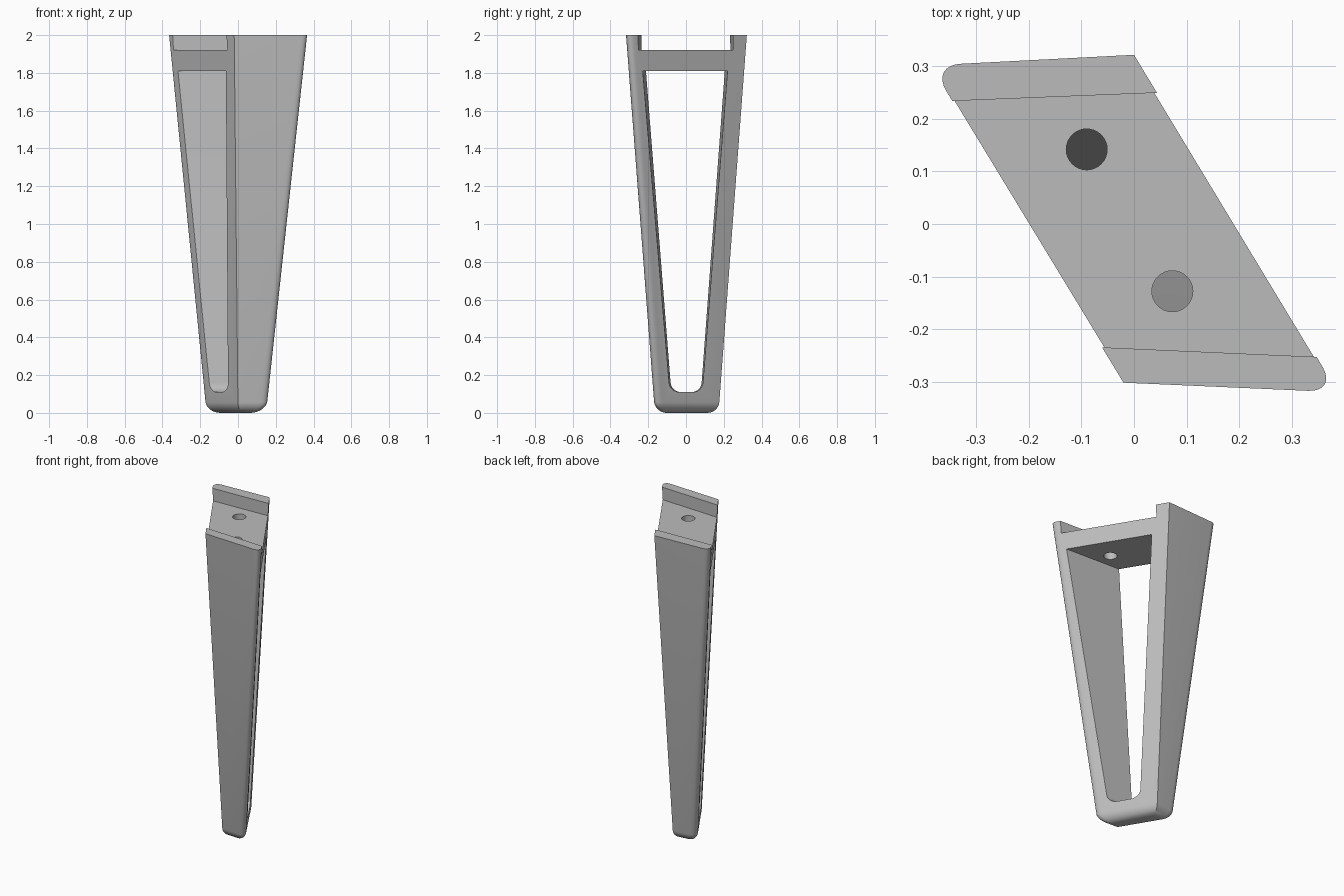
import bpy, bmesh, math

cube = bpy.data.objects.get("Cube")
if cube:
    bpy.data.objects.remove(cube, do_unlink=True)

grey = bpy.data.materials.new("light_grey")
grey.use_nodes = True
grey.diffuse_color = (0.5, 0.5, 0.5, 1)
grey.node_tree.nodes["Principled BSDF"].inputs["Base Color"].default_value = grey.diffuse_color


def loft(bm, low, high, z0, z1):
    """Closed solid between a low and a high outline, both clockwise from above."""
    a = [bm.verts.new((x, y, z0)) for x, y in low]
    b = [bm.verts.new((x, y, z1)) for x, y in high]
    bm.faces.new(a)
    bm.faces.new(b[::-1])
    for i in range(4):
        j = (i + 1) % 4
        bm.faces.new((a[j], a[i], b[i], b[j]))
    bm.normal_update()
    return a, b


def round_edges(bm, pairs, size):
    edges = [bm.edges.get(pair) for pair in pairs]
    bmesh.ops.bevel(bm, geom=edges, offset=size, segments=8, profile=0.5,
                    affect='EDGES', clamp_overlap=True)


def add_object(bm, name):
    bm.normal_update()
    mesh = bpy.data.meshes.new(name)
    bm.to_mesh(mesh)
    bm.free()
    mesh.materials.append(grey)
    obj = bpy.data.objects.new(name, mesh)
    bpy.context.scene.collection.objects.link(obj)
    return obj


def slab(front, back):
    """Outline of a cut running right across, with slightly flared walls."""
    return [(-0.45, back - 0.018), (0.45, back + 0.018),
            (0.45, front - 0.02), (-0.45, front + 0.02)]


# Tapered, slanted body with rounded acute corners and foot
bm = bmesh.new()
low = [(-0.187, 0.155), (-0.03, 0.172), (0.167, -0.168), (0.0, -0.155)]
high = [(-0.387, 0.302), (0.0, 0.322), (0.388, -0.32), (-0.02, -0.302)]
a, b = loft(bm, low, high, 0, 2)
foot = [(a[i], a[i - 1]) for i in range(4)]
uprights = [(a[i], b[i]) for i in (0, 2)]
round_edges(bm, foot + uprights, 0.056)
leg = add_object(bm, "leg")

# Long window with rounded lower corners
bm = bmesh.new()
a, b = loft(bm, slab(-0.08, 0.085), slab(-0.215, 0.218), 0.11, 1.81)
round_edges(bm, [(a[0], a[1]), (a[2], a[3])], 0.05)
cutters = [add_object(bm, "window_cutter")]

# Channel across the top
bm = bmesh.new()
channel = slab(-0.2375, 0.248)
loft(bm, channel, channel, 1.92, 2.2)
cutters.append(add_object(bm, "channel_cutter"))

# Two screw holes through the bridge
for x, y in ((-0.09, 0.142), (0.073, -0.128)):
    bm = bmesh.new()
    bmesh.ops.create_cone(bm, cap_ends=True, segments=32, radius1=0.039, radius2=0.039, depth=0.2)
    bmesh.ops.translate(bm, verts=bm.verts, vec=(x, y, 1.865))
    cutters.append(add_object(bm, "screw_hole_cutter"))

# Cut the openings, then drop the cutters
bpy.ops.object.select_all(action='DESELECT')
bpy.context.view_layer.objects.active = leg
leg.select_set(True)
for cutter in cutters:
    mod = leg.modifiers.new(cutter.name, 'BOOLEAN')
    mod.operation = 'DIFFERENCE'
    mod.solver = 'FLOAT'
    mod.object = cutter
    bpy.ops.object.modifier_apply(modifier=mod.name)
    bpy.data.objects.remove(cutter, do_unlink=True)
bpy.ops.object.shade_smooth_by_angle(angle=math.radians(35))
